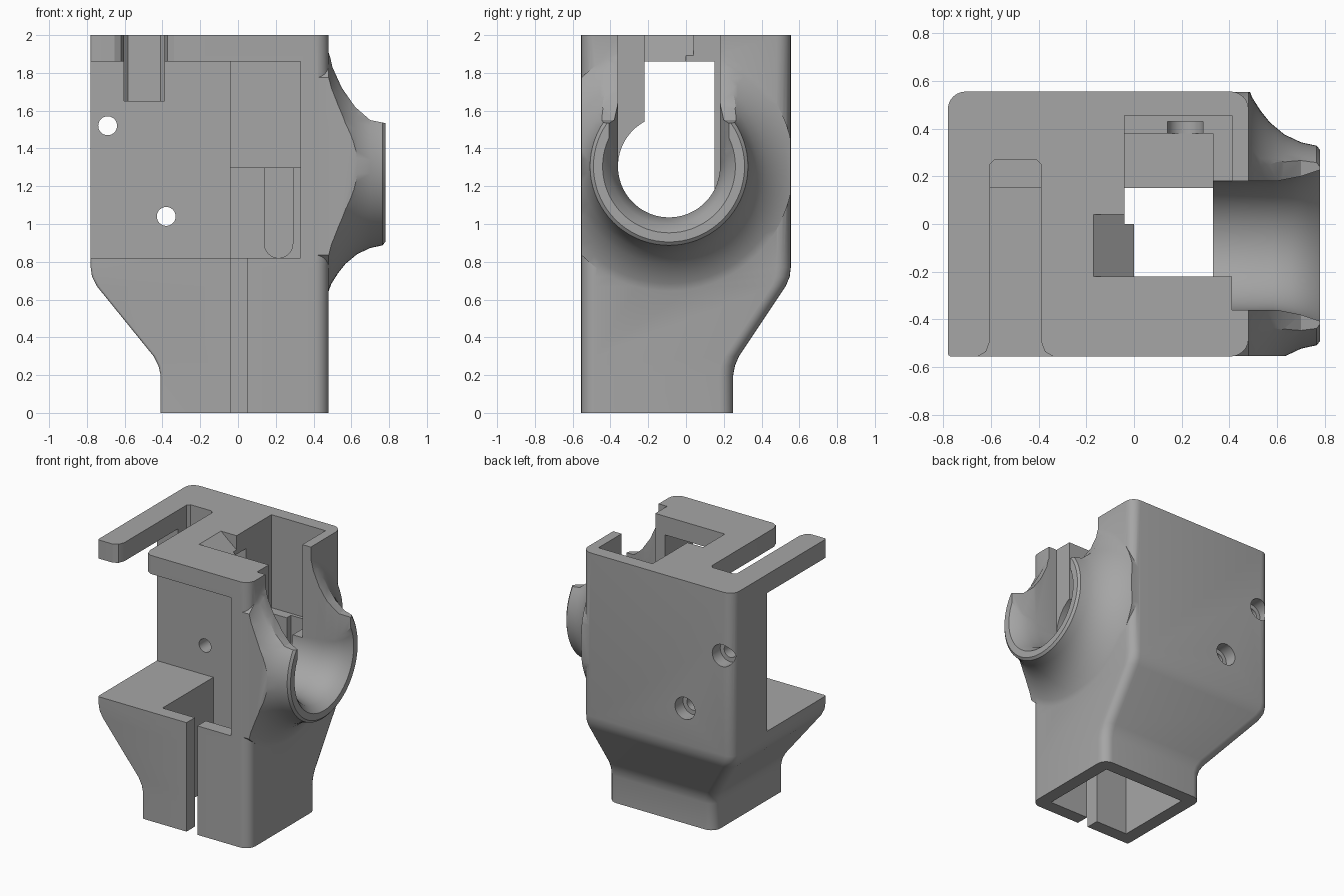
import bpy
import bmesh
from math import sin, cos, pi, radians

if "Cube" in bpy.data.objects:
    bpy.data.objects.remove(bpy.data.objects["Cube"], do_unlink=True)

grey = bpy.data.materials.new("plain grey")
grey.use_nodes = True
colour = (0.38, 0.38, 0.38, 1)
grey.diffuse_color = colour
grey.node_tree.nodes["Principled BSDF"].inputs["Base Color"].default_value = colour


def loft(name, rings):
    """Closed solid through a list of matching rings."""
    bm = bmesh.new()
    rows = [[bm.verts.new(p) for p in ring] for ring in rings]
    n = len(rows[0])
    for a, b in zip(rows, rows[1:]):
        for i in range(n):
            j = (i + 1) % n
            bm.faces.new((a[i], a[j], b[j], b[i]))
    bm.faces.new(rows[0])
    bm.faces.new(rows[-1])
    bmesh.ops.recalc_face_normals(bm, faces=bm.faces)
    mesh = bpy.data.meshes.new(name)
    bm.to_mesh(mesh)
    bm.free()
    mesh.materials.append(grey)
    obj = bpy.data.objects.new(name, mesh)
    bpy.context.collection.objects.link(obj)
    return obj


def prism_z(name, pts, lo, hi):
    return loft(name, [[(x, y, w) for x, y in pts] for w in (lo, hi)])


def prism_y(name, pts, lo, hi):
    return loft(name, [[(x, w, z) for x, z in pts] for w in (lo, hi)])


def box(name, x0, x1, y0, y1, z0, z1):
    return prism_z(name, [(x0, y0), (x1, y0), (x1, y1), (x0, y1)], z0, z1)


def revolve_x(name, profile, cy=-0.09, cz=1.305, n=72):
    turn = [2 * pi * i / n for i in range(n)]
    return loft(name, [[(x, cy + r * cos(t), cz + r * sin(t)) for t in turn]
                       for x, r in profile])


def disc_y(name, x, z, r, lo, hi, n=32):
    turn = [2 * pi * i / n for i in range(n)]
    return prism_y(name, [(x + r * cos(t), z + r * sin(t)) for t in turn], lo, hi)


def combine(target, tool, operation="DIFFERENCE"):
    mod = target.modifiers.new("boolean", "BOOLEAN")
    mod.operation, mod.solver, mod.object = operation, "EXACT", tool
    bpy.context.view_layer.objects.active = target
    bpy.ops.object.modifier_apply(modifier=mod.name)
    bpy.data.objects.remove(tool, do_unlink=True)


def rounded_outline(x0, x1, y0, y1, z):
    """Rectangle with three round corners and a nearly sharp front right one."""
    corners = [(x0, y0, 1, 1, 180, 0.015), (x1, y0, -1, 1, 270, 0.075),
               (x1, y1, -1, -1, 0, 0.075), (x0, y1, 1, -1, 90, 0.075)]
    ring = []
    for x, y, sx, sy, start, r in corners:
        for k in range(7):
            t = radians(start + 15 * k)
            ring.append((x + sx * r + r * cos(t), y + sy * r + r * sin(t), z))
    return ring


# Housing: square neck widening to the side and the back
levels = [(0, 0), (0.2, 0), (0.25, 0.03), (0.3, 0.1),
          (0.67, 0.91), (0.72, 0.98), (0.77, 1), (2, 1)]
housing = loft("housing", [rounded_outline(-0.41 - 0.37 * t, 0.48, -0.555,
                                           0.25 + 0.305 * t, z) for z, t in levels])

# Flared collar on the side, trimmed flush and swept down at the top
collar = revolve_x("collar", [(0.42, 0.66), (0.48, 0.66), (0.495, 0.62), (0.53, 0.565),
                              (0.57, 0.515), (0.63, 0.465), (0.7, 0.432),
                              (0.765, 0.418), (0.78, 0.4)])
combine(collar, box("trim", 0, 1, -0.553, 0.553, 0, 2), "INTERSECT")
combine(collar, prism_y("sweep", [(0.478, 1.93), (0.5, 1.83), (0.55, 1.72), (0.62, 1.62),
                                  (0.7, 1.55), (0.8, 1.53), (0.8, 2.1), (0.478, 2.1)], -1, 1))
combine(housing, collar, "UNION")

# Bore and the open channel above it
combine(housing, revolve_x("bore", [(0.3, 0.27), (0.58, 0.27), (0.66, 0.285),
                                    (0.73, 0.31), (0.79, 0.36)]))
combine(housing, prism_z("channel", [(0.41, -0.36), (0.6, -0.36), (0.7, -0.38), (0.79, -0.41),
                                     (0.79, 0.23), (0.7, 0.2), (0.6, 0.18), (0.41, 0.18)],
                         1.305, 2.1))
combine(housing, box("gate", 0.3, 0.45, -0.22, 0.18, 1.305, 2.1))

# Open front and side bay
combine(housing, box("bay", -1, 0.33, -1, 0.15, 0.82, 1.86))

# Rear pocket with a ledge and a rounded groove
combine(housing, box("pocket", -0.04, 0.33, 0, 0.38, 0.82, 2.1))
combine(housing, box("upper_pocket", -0.04, 0.41, 0, 0.455, 1.3, 2.1))
groove = [(0.215 + 0.075 * cos(radians(a)), 0.895 + 0.075 * sin(radians(a)))
          for a in range(180, 361, 15)]
combine(housing, prism_y("groove", groove + [(0.29, 1.4), (0.14, 1.4)], 0.3, 0.43))

# Top opening with a slanted lip
combine(housing, prism_y("lip", [(-0.194, 2.02), (0, 1.86), (0, 1.8),
                                 (0.42, 1.8), (0.42, 2.02)], -0.22, 0.04))

# Long slot in the top plate with rounded mouth
left = [(-0.67, -0.6), (-0.655, -0.555), (-0.62, -0.535), (-0.603, -0.49),
        (-0.603, 0.25), (-0.583, 0.27)]
right = [(-0.993 - x, y) for x, y in reversed(left)]
combine(housing, prism_z("slot", left + right, 1.65, 2.1))

# Hollow neck and its front slit
combine(housing, box("neck_hollow", -0.31, 0.33, -0.455, 0.15, -0.1, 0.9))
combine(housing, box("neck_relief", 0.3, 0.38, -0.455, 0.15, -0.1, 0.6))
combine(housing, box("slit", -0.04, 0.05, -1, -0.4, -0.1, 0.9))

# Screw holes with counterbores at the back
for x, z in ((-0.69, 1.52), (-0.38, 1.04)):
    combine(housing, disc_y("screw_hole", x, z, 0.05, 0, 1))
    combine(housing, disc_y("counterbore", x, z, 0.083, 0.46, 1))

bpy.ops.object.select_all(action="DESELECT")
housing.select_set(True)
bpy.context.view_layer.objects.active = housing
bpy.ops.object.shade_smooth_by_angle(angle=radians(28))
